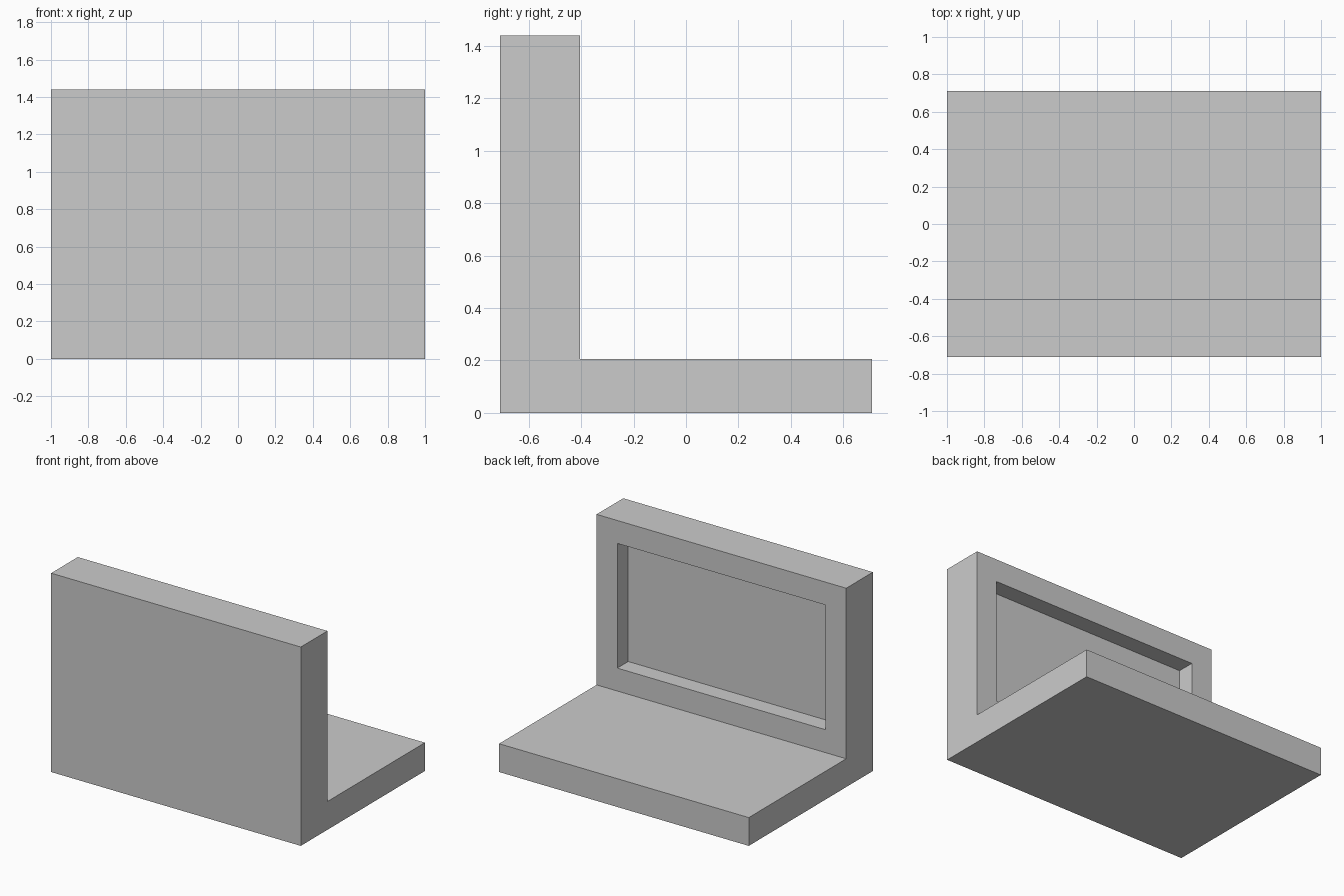
import bpy
import bmesh

cube = bpy.data.objects.get("Cube")
if cube:
    bpy.data.objects.remove(cube, do_unlink=True)

# Plain grey for the whole bracket
GREY = (0.6, 0.6, 0.6, 1.0)
grey = bpy.data.materials.new("plain_grey")
grey.use_nodes = True
grey.diffuse_color = GREY
grey.node_tree.nodes["Principled BSDF"].inputs["Base Color"].default_value = GREY

# Main dimensions
HALF_WIDTH, HALF_DEPTH, HEIGHT = 1.0, 0.71, 1.44
WALL_BACK, BASE_TOP = -0.405, 0.205
BORDER, RECESS = 0.166, 0.125

# L-shaped side profile, extruded across the width
profile = [(-HALF_DEPTH, 0), (HALF_DEPTH, 0), (HALF_DEPTH, BASE_TOP),
           (WALL_BACK, BASE_TOP), (WALL_BACK, HEIGHT), (-HALF_DEPTH, HEIGHT)]
bm = bmesh.new()
side = bm.faces.new([bm.verts.new((-HALF_WIDTH, y, z)) for y, z in profile])
extruded = bmesh.ops.extrude_face_region(bm, geom=[side])["geom"]
moved = [v for v in extruded if isinstance(v, bmesh.types.BMVert)]
bmesh.ops.translate(bm, verts=moved, vec=(2 * HALF_WIDTH, 0, 0))
bmesh.ops.recalc_face_normals(bm, faces=bm.faces[:])

# Rectangular recess in the back of the upright wall
wall = next(f for f in bm.faces if f.normal.y > 0.9
            and abs(f.calc_center_median().y - WALL_BACK) < 0.01)
bmesh.ops.inset_region(bm, faces=[wall], thickness=BORDER, use_even_offset=True)
bmesh.ops.inset_region(bm, faces=[wall], thickness=0.0, depth=0.0)
bmesh.ops.translate(bm, verts=wall.verts[:], vec=(0, -RECESS, 0))

mesh = bpy.data.meshes.new("recessed_bracket")
bm.to_mesh(mesh)
bm.free()
mesh.materials.append(grey)
bracket = bpy.data.objects.new("recessed_bracket", mesh)
bpy.context.collection.objects.link(bracket)
